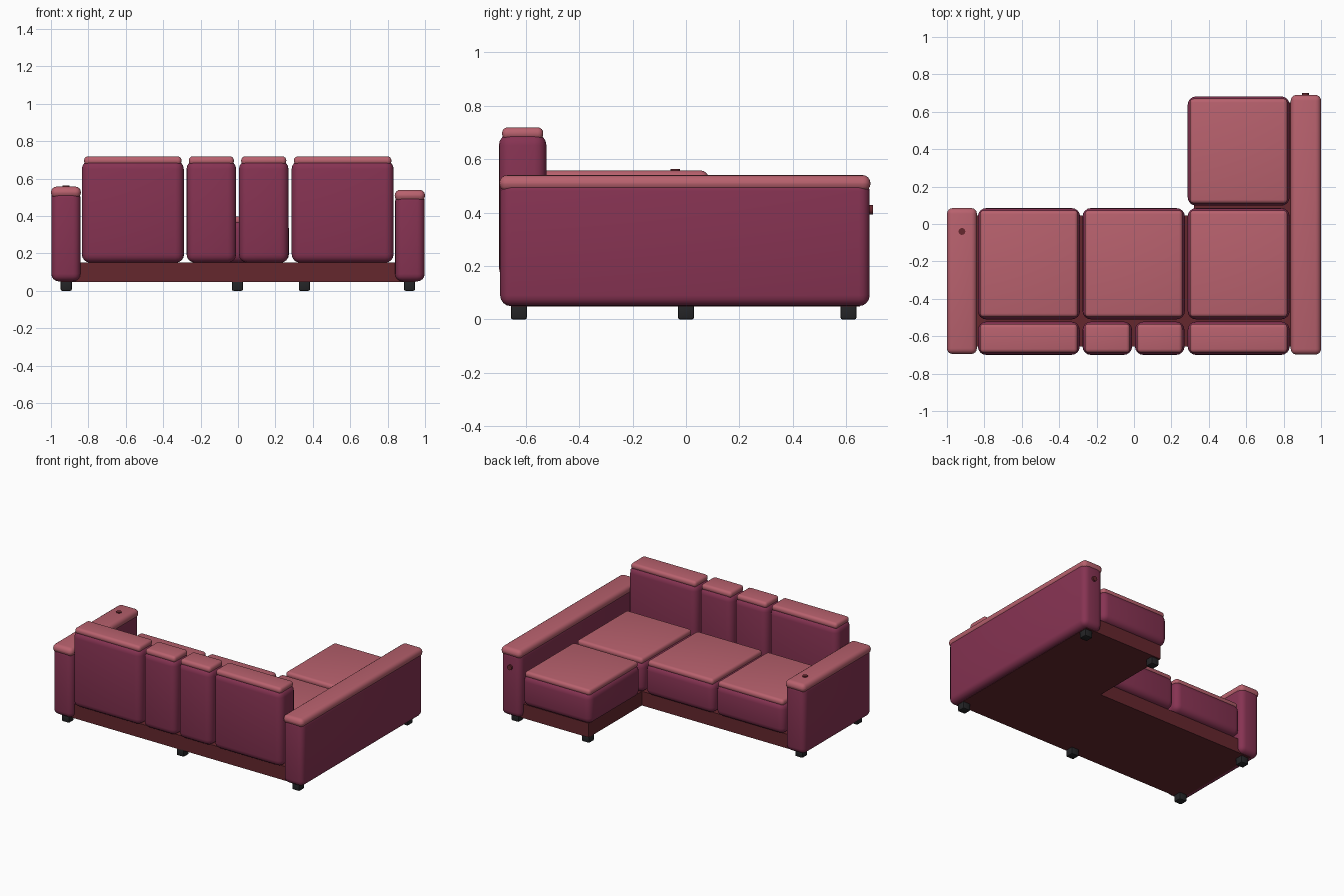
import bpy, bmesh, math

if "Cube" in bpy.data.objects:
    bpy.data.objects.remove(bpy.data.objects["Cube"])


def material(name, rgb):
    m = bpy.data.materials.new(name)
    m.diffuse_color = (*rgb, 1)
    m.use_nodes = True
    m.node_tree.nodes["Principled BSDF"].inputs["Base Color"].default_value = m.diffuse_color
    return m


BODY = material("plum_fabric", (0.24, 0.033, 0.085))
TOP = material("rose_fabric", (0.48, 0.12, 0.155))
BASE = material("dark_base", (0.13, 0.02, 0.027))
LEG = material("black_leg", (0.018, 0.018, 0.02))


def finish(name, bm, mat):
    bmesh.ops.recalc_face_normals(bm, faces=bm.faces)
    me = bpy.data.meshes.new(name)
    bm.to_mesh(me)
    bm.free()
    ob = bpy.data.objects.new(name, me)
    bpy.context.collection.objects.link(ob)
    me.materials.append(mat)
    bpy.ops.object.select_all(action='DESELECT')
    ob.select_set(True)
    bpy.context.view_layer.objects.active = ob
    bpy.ops.object.shade_smooth_by_angle(angle=math.radians(35))
    return ob


def box(name, x, y, z, radius, mat, segments=4):
    """Rounded box from (min, max) ranges."""
    bm = bmesh.new()
    bmesh.ops.create_cube(bm, size=1)
    for v in bm.verts:
        v.co = [r[0] + (c + 0.5) * (r[1] - r[0]) for c, r in zip(v.co, (x, y, z))]
    bmesh.ops.bevel(bm, geom=bm.edges[:], offset=radius, segments=segments,
                    profile=0.5, affect='EDGES', clamp_overlap=True)
    return finish(name, bm, mat)


def cushion(name, x, y, z):
    """Soft body with a slightly inset rose top panel."""
    box(name, x, y, (z[0], z[1] - 0.022), 0.045, BODY)
    i = 0.012
    box(name + "_top", (x[0] + i, x[1] - i), (y[0] + i, y[1] - i),
        (z[1] - 0.045, z[1]), 0.02, TOP)


def arm(name, x, y, top):
    box(name, (x[0] + 0.002, x[1] - 0.002), (y[0] + 0.003, y[1] - 0.003),
        (0.05, top - 0.02), 0.04, BODY)
    box(name + "_top", x, y, (top - 0.062, top), 0.03, TOP)


def button(name, loc, rot_x):
    bpy.ops.mesh.primitive_cylinder_add(vertices=24, radius=0.018, depth=0.02,
                                        location=loc, rotation=(rot_x, 0, 0))
    ob = bpy.context.object
    ob.name = name
    ob.data.materials.append(BASE)
    bpy.ops.object.shade_smooth_by_angle()


# L-shaped base
outline = [(-0.95, -0.655), (0.95, -0.655), (0.95, 0.65), (0.32, 0.65),
           (0.32, 0.045), (-0.95, 0.045)]
bm = bmesh.new()
face = bm.faces.new([bm.verts.new((px, py, 0.048)) for px, py in outline])
ext = bmesh.ops.extrude_face_region(bm, geom=[face], use_keep_orig=True)
for g in ext["geom"]:
    if isinstance(g, bmesh.types.BMVert):
        g.co.z = 0.15
finish("base", bm, BASE)

# Arms: short on the left, long beside the chaise
arm("left_arm", (-1.0, -0.84), (-0.695, 0.085), 0.557)
arm("right_arm", (0.838, 1.0), (-0.698, 0.69), 0.54)

# Back cushions
for n, x in enumerate([(-0.835, -0.29), (-0.275, -0.01), (0.005, 0.27), (0.287, 0.832)]):
    cushion(f"back_cushion_{n + 1}", x, (-0.70, -0.522), (0.15, 0.718))

# Seat cushions and chaise cushion
for n, x in enumerate([(-0.835, -0.288), (-0.275, 0.272), (0.287, 0.832)]):
    cushion(f"seat_cushion_{n + 1}", x, (-0.51, 0.085), (0.15, 0.398))
cushion("chaise_cushion", (0.287, 0.832), (0.098, 0.682), (0.15, 0.398))

# Legs
for n, (x, y) in enumerate([(-0.918, -0.625), (-0.003, -0.625), (0.917, -0.625),
                            (-0.918, 0.0), (0.355, 0.608), (0.917, 0.608)]):
    box(f"leg_{n + 1}", (x - 0.03, x + 0.03), (y - 0.03, y + 0.03),
        (0.0, 0.06), 0.008, LEG, 2)

# Recliner buttons
button("left_arm_button", (-0.92, -0.04, 0.552), 0)
button("right_arm_button", (0.917, 0.69, 0.41), math.pi / 2)
